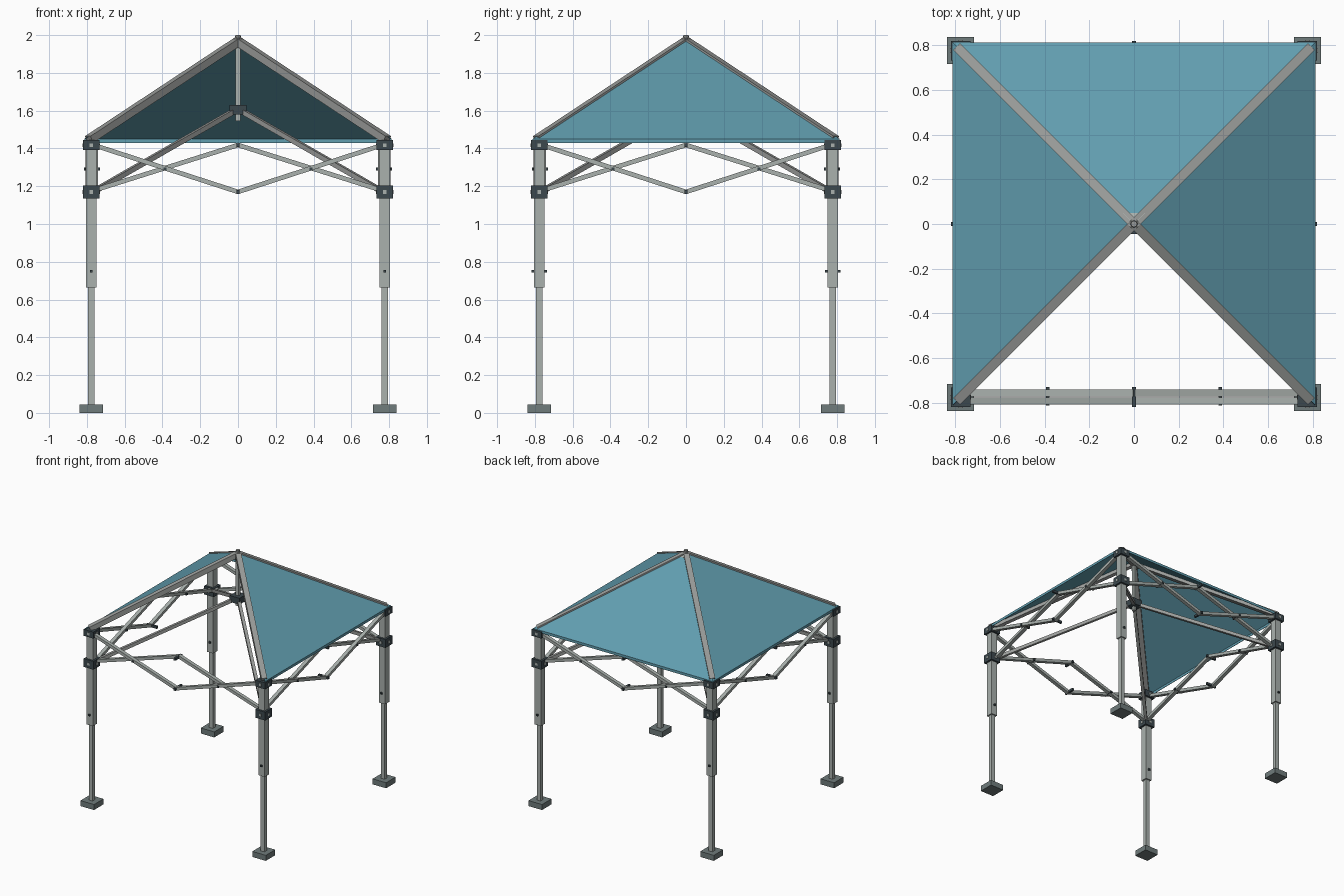
import bpy, bmesh
from mathutils import Vector, Matrix

old = bpy.data.objects.get("Cube")
if old:
    bpy.data.objects.remove(old, do_unlink=True)


def material(name, rgb):
    m = bpy.data.materials.new(name)
    m.use_nodes = True
    m.diffuse_color = (*rgb, 1)
    m.node_tree.nodes["Principled BSDF"].inputs["Base Color"].default_value = (*rgb, 1)
    return m


METAL = material("light metal", (0.40, 0.44, 0.42))
BAR = material("roof bar grey", (0.32, 0.33, 0.32))
DARK = material("dark plastic", (0.045, 0.065, 0.075))
FOOT = material("foot grey", (0.16, 0.20, 0.20))
FABRIC = material("blue fabric", (0.12, 0.34, 0.43))


def finish(name, bm, mat):
    bmesh.ops.recalc_face_normals(bm, faces=bm.faces)
    mesh = bpy.data.meshes.new(name)
    bm.to_mesh(mesh)
    bm.free()
    mesh.materials.append(mat)
    ob = bpy.data.objects.new(name, mesh)
    bpy.context.collection.objects.link(ob)
    return ob


def box(name, centre, size, mat):
    bm = bmesh.new()
    bmesh.ops.create_cube(bm, size=1, matrix=Matrix.Translation(centre) @ Matrix.Diagonal((*size, 1)))
    return finish(name, bm, mat)


def beam(name, a, b, width, depth, mat, drop=0):
    """Square bar from a to b; width is horizontal, drop lowers it along its own normal."""
    a, b = Vector(a), Vector(b)
    along = (b - a).normalized()
    side = along.cross(Vector((0, 0, 1))).normalized()
    up = side.cross(along)
    rot = Matrix((side, along, up)).transposed().to_4x4()
    mid = (a + b) / 2 - up * drop
    bm = bmesh.new()
    scale = Matrix.Diagonal((width, (b - a).length, depth, 1))
    bmesh.ops.create_cube(bm, size=1, matrix=Matrix.Translation(mid) @ rot @ scale)
    return finish(name, bm, mat)


LEG = 0.777       # leg centre offset
EDGE = 0.812      # canopy half width
EAVE, PEAK = 1.45, 1.985
CORNERS = [("front_right", -1, -1), ("front_left", 1, -1),
           ("back_left", 1, 1), ("back_right", -1, 1)]

# Legs, feet, corner brackets and roof bars
for name, sx, sy in CORNERS:
    x, y = sx * LEG, sy * LEG
    box(name + "_foot", (x, y, 0.0225), (0.122, 0.122, 0.045), FOOT)
    box(name + "_lower_leg", (x, y, 0.37), (0.034, 0.034, 0.66), METAL)
    box(name + "_upper_leg", (x, y, 1.052), (0.056, 0.056, 0.775), METAL)
    box(name + "_leg_pin", (x, y, 0.75), (0.014, 0.08, 0.014), DARK)
    for part, z, h in (("upper", 1.417, 0.053), ("lower", 1.17, 0.068)):
        box(f"{name}_{part}_bracket", (x, y, z), (0.088, 0.088, h), DARK)
        box(f"{name}_{part}_bolt_x", (x, y, z), (0.094, 0.02, 0.02), METAL)
        box(f"{name}_{part}_bolt_y", (x, y, z), (0.02, 0.094, 0.02), METAL)
    low = 0.795
    ridge_z = PEAK - (PEAK - EAVE) * low / EDGE
    beam(name + "_hip_bar", (sx * low, sy * low, ridge_z + 0.004),
         (0, 0, PEAK + 0.004), 0.042, 0.04, BAR, drop=0.02)
    beam(name + "_truss_bar", (sx * 0.75, sy * 0.75, 1.18),
         (sx * 0.02, sy * 0.02, 1.598), 0.024, 0.026, BAR)

# Scissor braces on every side
for i, name in enumerate(("front", "left", "back", "right")):
    turn = Matrix.Rotation(i * 1.5707963, 4, "Z")
    for s, half in ((-1, "a"), (1, "b")):
        for part, off, z0, z1 in (("falling", -0.793, 1.415, 1.17),
                                  ("rising", -0.757, 1.18, 1.418)):
            ob = beam(f"{name}_{part}_brace_{half}", (s * 0.755, off, z0),
                      (0, off, z1), 0.03, 0.024, METAL)
            ob.data.transform(turn)
        pin = box(f"{name}_pivot_pin_{half}", (s * 0.387, -0.772, 1.292), (0.015, 0.084, 0.015), DARK)
        pin.data.transform(turn)
    for part, z in (("upper", 1.417), ("lower", 1.17)):
        pin = box(f"{name}_{part}_centre_pin", (0, -0.775, z), (0.016, 0.09, 0.02), DARK)
        pin.data.transform(turn)

# Centre pole, hub and peak cap
box("centre_pole", (0, 0, 1.755), (0.024, 0.024, 0.42), METAL)
box("centre_hub", (0, 0, 1.605), (0.088, 0.088, 0.052), DARK)
bm = bmesh.new()
bmesh.ops.create_cone(bm, cap_ends=True, segments=8, radius1=0.018, radius2=0.014,
                      depth=0.03, matrix=Matrix.Translation((0, 0, 1.985)))
finish("peak_cap", bm, BAR)

# Canopy: three sloped panels with a short valance, open at the front
bm = bmesh.new()
peak = bm.verts.new((0, 0, PEAK))
rim = [(-EDGE, -EDGE), (-EDGE, EDGE), (EDGE, EDGE), (EDGE, -EDGE)]
top = [bm.verts.new((x, y, EAVE)) for x, y in rim]
hem = [bm.verts.new((x, y, EAVE - 0.02)) for x, y in rim]
for i in range(3):
    bm.faces.new((peak, top[i + 1], top[i]))
    bm.faces.new((top[i], top[i + 1], hem[i + 1], hem[i]))
canopy = finish("canopy", bm, FABRIC)
solid = canopy.modifiers.new("thickness", "SOLIDIFY")
solid.thickness = 0.004
solid.offset = 0

# Small metal plate at the tip of the back panel
bm = bmesh.new()
slope = (PEAK - EAVE) / EDGE
tip = [bm.verts.new(p) for p in ((0, 0, PEAK + 0.004),
                                 (0.05, 0.05, PEAK + 0.004 - slope * 0.05),
                                 (-0.05, 0.05, PEAK + 0.004 - slope * 0.05))]
bm.faces.new(tip)
plate = finish("peak_plate", bm, METAL)
plate.modifiers.new("thickness", "SOLIDIFY").thickness = 0.003
